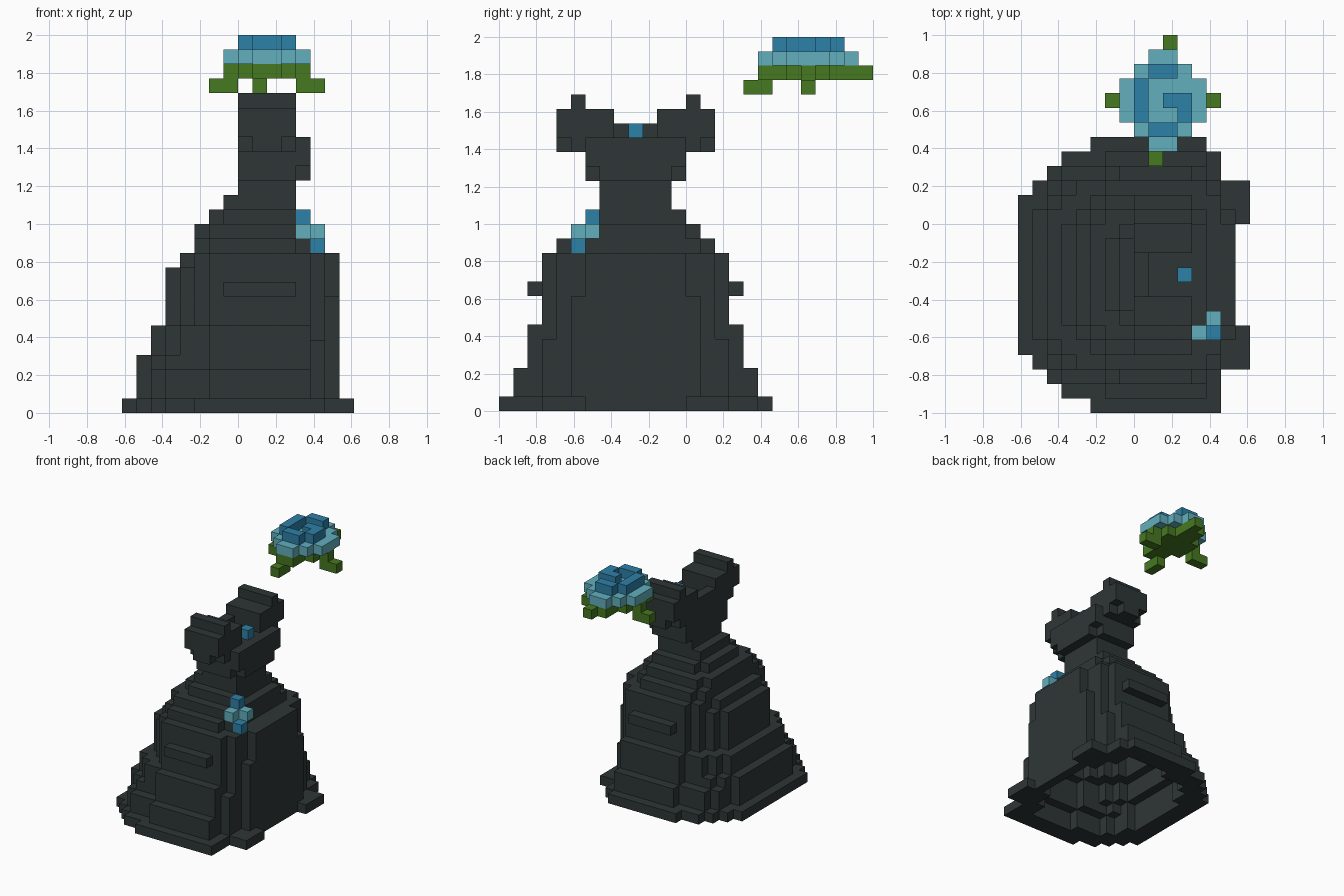
import bpy, bmesh
from mathutils import Vector

if "Cube" in bpy.data.objects:
    bpy.data.objects.remove(bpy.data.objects["Cube"])

U = 1 / 13                      # edge length of one cube
ORIGIN = Vector((8, 13, 0))     # grid cell that sits at the world origin


def material(name, rgb):
    m = bpy.data.materials.new(name)
    m.diffuse_color = (*rgb, 1)
    m.use_nodes = True
    m.node_tree.nodes["Principled BSDF"].inputs["Base Color"].default_value = m.diffuse_color
    return m


CHARCOAL = material("charcoal cloth", (0.027, 0.037, 0.036))
SKY = material("light blue petal", (0.122, 0.43, 0.51))
BLUE = material("deep blue petal", (0.027, 0.22, 0.39))
GREEN = material("leaf green", (0.061, 0.188, 0.0144))


def box(x0, x1, y0, y1, z0, z1):
    """Set of grid cells in a block (upper limits excluded)."""
    return {(x, y, z) for x in range(x0, x1) for y in range(y0, y1) for z in range(z0, z1)}


def mirrored(cells):
    """Cells plus their copy across the middle of the dress."""
    return cells | {(x, 18 - y, z) for x, y, z in cells}


def skin(name, cells, mat):
    """Cover the outside of a set of cells with square faces."""
    bm = bmesh.new()
    verts = {}

    def vert(p):
        key = tuple(p)
        if key not in verts:
            verts[key] = bm.verts.new((Vector(p) - ORIGIN) * U)
        return verts[key]

    for c in cells:
        for axis in range(3):
            for side in (0, 1):
                n = list(c)
                n[axis] += 2 * side - 1
                if tuple(n) in cells:
                    continue
                quad = []
                for a, b in ((0, 0), (1, 0), (1, 1), (0, 1)):
                    p = list(c)
                    p[axis] += side
                    p[(axis + 1) % 3] += a
                    p[(axis + 2) % 3] += b
                    quad.append(vert(p))
                bm.faces.new(quad if side else quad[::-1])
    mesh = bpy.data.meshes.new(name)
    bm.to_mesh(mesh)
    bm.free()
    mesh.materials.append(mat)
    bpy.context.collection.objects.link(bpy.data.objects.new(name, mesh))


# Hem: wide bottom ring with stepped corners
skirt = set()
for inset, left, right in ((0, 5, 13), (1, 3, 14), (2, 2, 14), (3, 1, 15), (4, 0, 15)):
    skirt |= box(left, right, inset, 19 - inset, 0, 1)
skirt |= box(5, 14, 0, 18, 0, 1) | mirrored(box(14, 16, 3, 6, 0, 1))

# Skirt tiers: bottom, top, left side, front edge
for z0, z1, x0, y0 in ((1, 3, 1, 1), (3, 4, 1, 2), (4, 6, 2, 2), (6, 10, 3, 3), (10, 11, 4, 3)):
    skirt |= box(6, 13, y0, 19 - y0, z0, z1)
    skirt |= box(min(x0 + 2, 5), 13, y0 + 1, 18 - y0, z0, z1)
    skirt |= box(x0 + 1, 14, y0 + 2, 17 - y0, z0, z1)
    skirt |= box(x0, 14, max(5, y0 + 3), min(14, 16 - y0), z0, z1)
# Straight side panel with ribs, and the raised bands
skirt |= box(12, 15, 5, 14, 1, 8) | box(12, 15, 6, 13, 8, 11)
skirt |= box(12, 14, 3, 16, 1, 5) | box(12, 14, 4, 15, 5, 11)
skirt |= mirrored(box(7, 12, 2, 3, 8, 9))

# Waist tiers
for z, x0, x1, y0 in ((11, 5, 13, 4), (12, 5, 13, 5), (13, 6, 12, 6)):
    skirt |= box(x0, x1, y0 + 1, 18 - y0, z, z + 1)
    skirt |= box(x0 + 1, 12, y0, 19 - y0, z, z + 1)
skirt |= box(7, 12, 7, 12, 14, 15)


# Hollow the skirt from below
def inner(c):
    x, y, z = c
    return z < 12 and all((x + a, y + b, z + h) in skirt
                          for a in (-1, 0, 1) for b in (-1, 0, 1) for h in (0, 1))


skin("skirt", {c for c in skirt if not inner(c)}, CHARCOAL)

# Bodice with bust panel, back wall and shoulders
bodice = box(8, 12, 7, 12, 15, 16) | box(8, 12, 6, 13, 16, 19)
bodice |= box(12, 13, 7, 12, 16, 17) | box(12, 13, 6, 13, 17, 19)
bodice |= box(8, 9, 8, 11, 19, 20)
bodice |= mirrored(box(8, 12, 4, 8, 19, 21) | box(8, 12, 5, 6, 18, 19)
                   | box(9, 11, 4, 5, 18, 19) | box(8, 12, 5, 6, 21, 22))
skin("bodice", bodice, CHARCOAL)

# Brooch and waist flower
skin("chest_brooch", box(11, 12, 9, 10, 19, 20), BLUE)
skin("waist_flower_light", {(12, 5, 12), (13, 6, 12)}, SKY)
skin("waist_flower_dark", {(13, 5, 11), (12, 6, 13)}, BLUE)

# Floating flower: leaves, outer petals, inner petals
leaves = box(7, 13, 21, 22, 23, 24) | box(9, 11, 18, 25, 23, 24) | {(10, 25, 23)}
leaves |= box(8, 12, 20, 23, 23, 24)
leaves |= box(6, 8, 21, 22, 22, 23) | box(12, 14, 21, 22, 22, 23) | box(9, 10, 17, 19, 22, 23)
skin("flower_leaves", leaves, GREEN)
skin("outer_petals", box(7, 13, 20, 23, 24, 25) | box(8, 12, 19, 24, 24, 25)
     | box(9, 11, 18, 25, 24, 25), SKY)
skin("inner_petals", box(8, 9, 20, 23, 25, 26) | box(9, 11, 19, 20, 25, 26)
     | box(9, 11, 23, 24, 25, 26) | box(10, 12, 21, 22, 25, 26) | {(11, 20, 25)}, BLUE)
